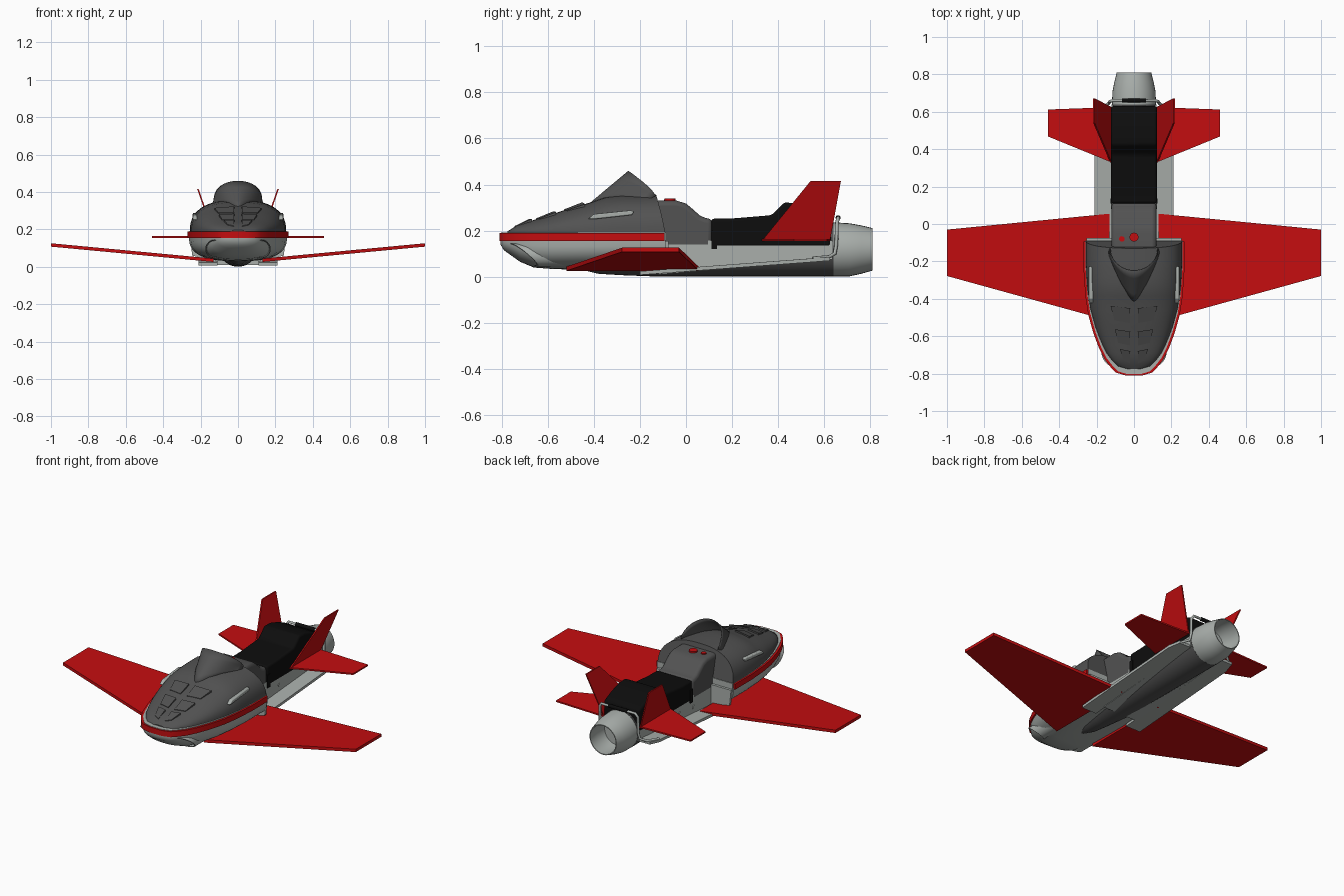
import bpy, bmesh, math
from mathutils import Vector as V

if "Cube" in bpy.data.objects:
    bpy.data.objects.remove(bpy.data.objects["Cube"])

def mat(name, c):
    m = bpy.data.materials.new(name)
    m.diffuse_color = (*c, 1)
    m.use_nodes = True
    m.node_tree.nodes["Principled BSDF"].inputs["Base Color"].default_value = m.diffuse_color
    return m

RED, BLACK = mat("red", (.55, .004, .005)), mat("black", (.004, .004, .004))
DARK, LIGHT = mat("dark_grey", (.085, .085, .085)), mat("light_grey", (.4, .43, .41))

def build(name, verts, faces, m, mirror=False, bevel=0, solid=0, angle=35):
    me = bpy.data.meshes.new(name)
    me.from_pydata([tuple(v) for v in verts], [], faces)
    bm = bmesh.new()
    bm.from_mesh(me)
    bmesh.ops.remove_doubles(bm, verts=bm.verts, dist=1e-5)
    bmesh.ops.recalc_face_normals(bm, faces=bm.faces)
    for f in bm.faces:
        f.smooth = True
    bm.to_mesh(me)
    bm.free()
    me.set_sharp_from_angle(angle=math.radians(angle))
    me.materials.append(m)
    ob = bpy.data.objects.new(name, me)
    bpy.context.collection.objects.link(ob)
    if solid:
        ob.modifiers.new("solid", 'SOLIDIFY').thickness = solid
    if bevel:
        b = ob.modifiers.new("bevel", 'BEVEL')
        b.width, b.segments, b.limit_method = bevel, 3, 'ANGLE'
    if mirror:
        ob.modifiers.new("mirror", 'MIRROR')
    return ob

def slab(name, pts, off, m, **kw):
    """Polygon pushed along an offset vector."""
    n = len(pts)
    v = [V(p) for p in pts] + [V(p) + V(off) for p in pts]
    f = [list(range(n)), list(range(n, 2 * n))]
    f += [[i, (i + 1) % n, n + (i + 1) % n, n + i] for i in range(n)]
    return build(name, v, f, m, **kw)

def loft(name, rings, m, caps=(True, True), closed=True, **kw):
    n = len(rings[0])
    f = [[r * n + i, r * n + (i + 1) % n, (r + 1) * n + (i + 1) % n, (r + 1) * n + i]
         for r in range(len(rings) - 1) for i in range(n if closed else n - 1)]
    if caps[0]:
        f.append(list(range(n)))
    if caps[1]:
        f.append(list(range((len(rings) - 1) * n, len(rings) * n)))
    return build(name, [p for r in rings for p in r], f, m, **kw)

def lathe(name, stations, m, caps=(True, True), x=0, n=32, **kw):
    """Round body along y from (y, radius, centre z)."""
    return loft(name, [[(x + r * math.cos(2 * math.pi * i / n), y, z + r * math.sin(2 * math.pi * i / n))
                        for i in range(n)] for y, r, z in stations], m, caps, **kw)

def lerp(t, x):
    if x <= t[0][0]:
        return t[0][1]
    for (a, p), (b, q) in zip(t, t[1:]):
        if x <= b:
            return p + (q - p) * (x - a) / (b - a)
    return t[-1][1]

WIDTH = [(-.805, .04), (-.79, .09), (-.765, .115), (-.72, .15), (-.66, .18), (-.58, .21),
         (-.48, .238), (-.38, .253), (-.25, .262), (-.09, .262)]
BOTTOM = [(-.805, .14), (-.79, .115), (-.72, .065), (-.65, .036), (-.45, .03), (-.09, .03)]
RISE = [(-.775, .012), (-.73, .04), (-.6, .08), (-.5, .113), (-.42, .136), (-.35, .16), (-.28, .17), (-.13, .173)]

# lower hull
rings = []
for y, w in WIDTH:
    d = .16 - lerp(BOTTOM, y)
    rings.append([(w * math.copysign(abs(math.cos(a)) ** .75, math.cos(a)), y, .16 - d * math.sin(a) ** .75)
                  for a in [math.pi * i / 24 for i in range(25)]])
loft("lower_hull", rings, LIGHT)

# trim band and nose deck follow the hull outline
def outline(grow, z):
    r = [(w + grow, y - grow * .6, z) for y, w in WIDTH]
    return r + [(-x, y, z) for x, y, z in reversed(r)]
slab("red_trim_band", outline(.007, .155), (0, 0, .034), RED)
slab("nose_deck", outline(-.004, .16), (0, 0, .032), LIGHT)

# hood
def hood(y, a):
    w, h = lerp(WIDTH, y - .03) * .985, lerp(RISE, y)
    c, s = math.cos(a), max(math.sin(a), 0)
    lean = .04 * (1 - s) * max(0, (y + .3) / .17)
    return V((w * math.copysign(abs(c) ** .8, c), y + lean, .185 + h * s ** .8))
ys = [-.775, -.76, -.73, -.69, -.65, -.6, -.55, -.5, -.46, -.42, -.385, -.35, -.315, -.28, -.2, -.13]
loft("hood", [[hood(y, math.pi * i / 28) for i in range(29)] for y in ys], DARK)

# hood vents sit on the hood surface
def on_hood(x, y, lift):
    return hood(y, math.acos((x / (lerp(WIDTH, y - .03) * .985)) ** 1.25)) + V((0, 0, lift))
for i, (y0, y1, xa, xb) in enumerate([(-.53, -.45, .105, .125), (-.65, -.575, .085, .102), (-.745, -.68, .055, .075)]):
    pts = [on_hood(.022, y0, .004), on_hood(xa, y0 + .015, .004), on_hood(xb, y1 + .012, .011), on_hood(.02, y1, .011)]
    slab(f"hood_vent_{i + 1}", pts, (0, 0, -.03), DARK, mirror=True, angle=10)

# windscreen, swept from its base on the hood to an arched rim
rows = []
for k in range(5):
    s, row = k / 4, []
    for i in range(21):
        t = i / 10 - 1
        a = t * math.pi / 2
        base = V((.14 * t, -.42 + .26 * abs(t) ** 1.4, .318 + .02 * min(1, abs(t) * 2)))
        rim = V((.13 * math.sin(a), -.25 + .12 * (1 - math.cos(a)), .352 + .108 * math.cos(a) ** .8 if abs(t) < 1 else .352))
        row.append(base.lerp(rim, s))
    rows.append(row)
loft("windscreen", rows, DARK, (False, False), closed=False, solid=.005)

# side grilles
slab("side_grille", [(.218, -.425, .25), (.218, -.4, .272), (.218, -.24, .288), (.218, -.225, .283),
                     (.218, -.235, .268), (.218, -.4, .25)], (.024, 0, 0), LIGHT, mirror=True, bevel=.005)

# nose intakes, cut at a slant
def intake(r, push):
    ring = []
    for i in range(24):
        a = 2 * math.pi * i / 24
        x, z = .125 + r * math.cos(a), .095 + r * math.sin(a)
        ring.append((x, -.78 + (.145 - z) * 1.15 + (x - .075) * .4 + push, z))
    return ring
loft("nose_intake", [intake(.05, .16), intake(.05, 0), intake(.045, 0), intake(.04, .06)], LIGHT, mirror=True)

# console behind the hood, seat and tunnel
def side_prism(name, prof, w, m, **kw):
    return slab(name, [(-w, y, z) for y, z in prof], (2 * w, 0, 0), m, **kw)
side_prism("console", [(-.2, .12), (-.2, .33), (-.04, .33), (.0, .318), (.03, .293), (.06, .266),
                       (.085, .255), (.115, .25), (.115, .12)], .12, DARK, bevel=.02)
side_prism("seat", [(.11, .13), (.11, .252), (.2, .253), (.37, .267), (.395, .29), (.425, .322), (.48, .32),
                    (.56, .295), (.63, .262), (.63, .13)], .122, BLACK, bevel=.012)
side_prism("seat_strap", [(.11, .12), (.11, .2), (.135, .2), (.135, .12)], .126, BLACK)
side_prism("tunnel", [(-.12, .01), (-.12, .157), (.635, .157), (.635, .075)], .12, LIGHT)

# running boards with grip holes, kick plates and bolts
slab("running_board", [(.11, -.2, .008), (.21, -.2, .008), (.21, .55, .064), (.19, .625, .07), (.11, .625, .07)],
     (0, 0, .016), LIGHT, mirror=True, angle=20)
slab("kick_plate", [(.12, -.09, .03), (.245, -.09, .06), (.255, -.09, .155), (.12, -.09, .155)], (0, .015, 0), LIGHT, mirror=True)

def disc(name, c, u, v, r, off, m, n=12, **kw):
    slab(name, [V(c) + r * (V(u) * math.cos(2 * math.pi * i / n) + V(v) * math.sin(2 * math.pi * i / n))
                for i in range(n)], off, m, **kw)
X, Y, Z = (1, 0, 0), (0, 1, 0), (0, 0, 1)
for j in range(5):
    for i in range(3):
        y = -.055 + .022 * j + (.011 if i == 1 else 0)
        disc("grip_hole", (.145 + .02 * i, y, .024 + (y + .2) * .0747), X, Y, .007, (0, 0, .002), RED, 8, mirror=True)
for y, z, r in [(.095, .08, .014), (.23, .095, .01)]:
    disc("tunnel_bolt", (.118, y, z), Y, Z, r, (.006, 0, 0), LIGHT, mirror=True)
disc("red_cap", (0, -.07, .325), X, Y, .024, (0, 0, .014), RED, 16)
disc("red_button", (-.065, -.08, .32), X, Y, .015, (0, 0, .016), RED)

# engine body and open nozzle
lathe("engine_body", [(-.45, .03, .06), (-.38, .055, .068), (-.28, .08, .087), (-.15, .112, .114), (.64, .119, .12)], DARK)
lathe("exhaust_nozzle", [(.62, .118, .12), (.66, .117, .118), (.71, .115, .117), (.76, .105, .118), (.81, .092, .119),
                         (.81, .087, .119), (.74, .09, .119), (.68, .08, .119)], LIGHT)

# wings, tailplane and fins
slab("main_wing", [(.13, -.518, .026), (1, -.278, .108), (1, -.03, .108), (.13, .055, .026)], (0, 0, .018), RED, mirror=True)
slab("tailplane", [(.11, .325, .155), (.46, .468, .155), (.46, .612, .155), (.11, .625, .155)], (0, 0, .009), RED, mirror=True)
slab("tail_fin", [(.12, .33, .157), (.21, .54, .415), (.21, .672, .415), (.12, .625, .157)], (.008, 0, 0), RED, mirror=True)

# rear bumper tube and its grip
half = [(.2, .55, .08), (.17, .62, .086), (.135, .645, .1), (.13, .652, .14), (.13, .655, .235), (.115, .66, .256)]
cu = bpy.data.curves.new("rear_bumper", 'CURVE')
cu.dimensions, cu.bevel_depth, cu.bevel_resolution, cu.use_fill_caps = '3D', .008, 2, True
path = half + [(-x, y, z) for x, y, z in reversed(half)]
sp = cu.splines.new('POLY')
sp.points.add(len(path) - 1)
for p, q in zip(sp.points, path):
    p.co = (*q, 1)
cu.materials.append(LIGHT)
bpy.context.collection.objects.link(bpy.data.objects.new("rear_bumper", cu))
disc("bumper_grip", (-.065, .66, .256), Y, Z, .011, (.13, 0, 0), BLACK)
